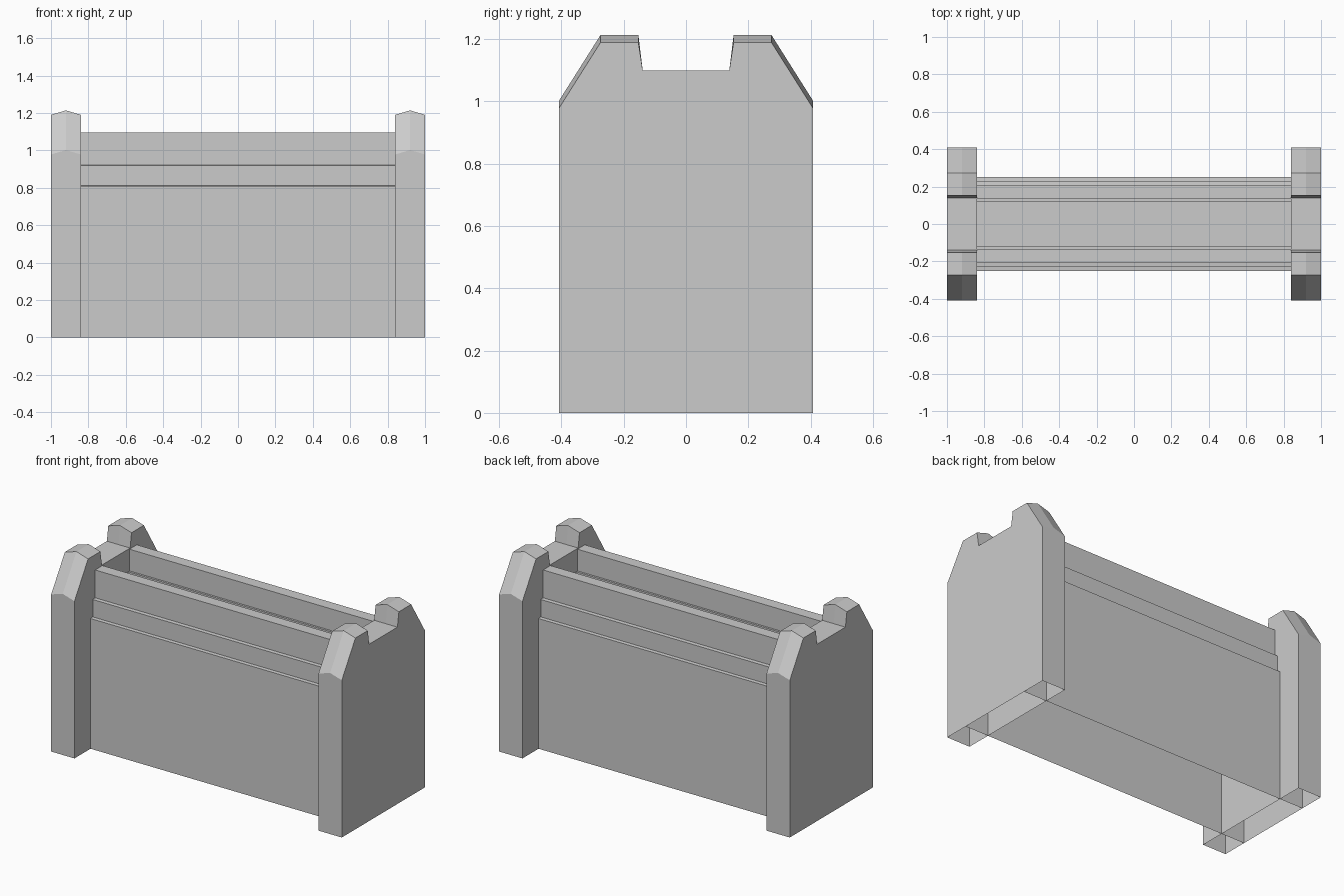
import bpy, bmesh

if "Cube" in bpy.data.objects:
    bpy.data.objects.remove(bpy.data.objects["Cube"])


def loft(name, sections, closed_ends=False):
    """Bridge open yz outlines, given as (x, outline), one after another along x."""
    bm = bmesh.new()
    rows = [[bm.verts.new((x, y, z)) for y, z in pts] for x, pts in sections]
    for a, b in zip(rows, rows[1:]):
        for i in range(len(a) - 1):
            bm.faces.new((a[i], a[i + 1], b[i + 1], b[i]))
    if closed_ends:
        bm.faces.new(rows[0])
        bm.faces.new(rows[-1])
    bmesh.ops.recalc_face_normals(bm, faces=bm.faces)
    # the outline runs from +y to -y, so the first face must look towards +y
    bm.faces.ensure_lookup_table()
    if bm.faces[0].normal.y < 0:
        bmesh.ops.reverse_faces(bm, faces=bm.faces)
    mesh = bpy.data.meshes.new(name)
    bm.to_mesh(mesh)
    bm.free()
    obj = bpy.data.objects.new(name, mesh)
    bpy.context.collection.objects.link(obj)
    return obj


def both_sides(half):
    """Mirror a half outline from +y to -y."""
    return half + [(-y, z) for y, z in reversed(half)]


def end_outline(rise):
    return both_sides([(0.408, 0), (0.408, 0.978 + rise), (0.274, 1.19 + rise),
                       (0.153, 1.19 + rise), (0.139, 1.10)])


# stepped trough body, open underneath
trough = both_sides([(0.25, 0), (0.25, 0.81), (0.228, 0.812), (0.228, 0.92),
                     (0.205, 0.922), (0.205, 1.095), (0.133, 1.095),
                     (0.133, 0.96), (0.12, 0.96), (0.12, 0.90)])
loft("trough_body", [(-0.84, trough), (0.84, trough)])

for side, label in ((-1, "left"), (1, "right")):
    # end panel with ridged horns and a central notch, open underneath
    loft(label + "_end_panel",
         [(side * x, end_outline(r)) for x, r in ((0.84, 0), (0.92, 0.024), (1.0, 0))],
         closed_ends=True)
    # inner partitions seen from below
    for y, face in ((0.25, "back"), (-0.25, "front")):
        loft(f"{label}_{face}_partition",
             [(side * 0.84, [(y, 0), (y, 0.81)]), (side * 1.0, [(y, 0), (y, 0.81)])])
